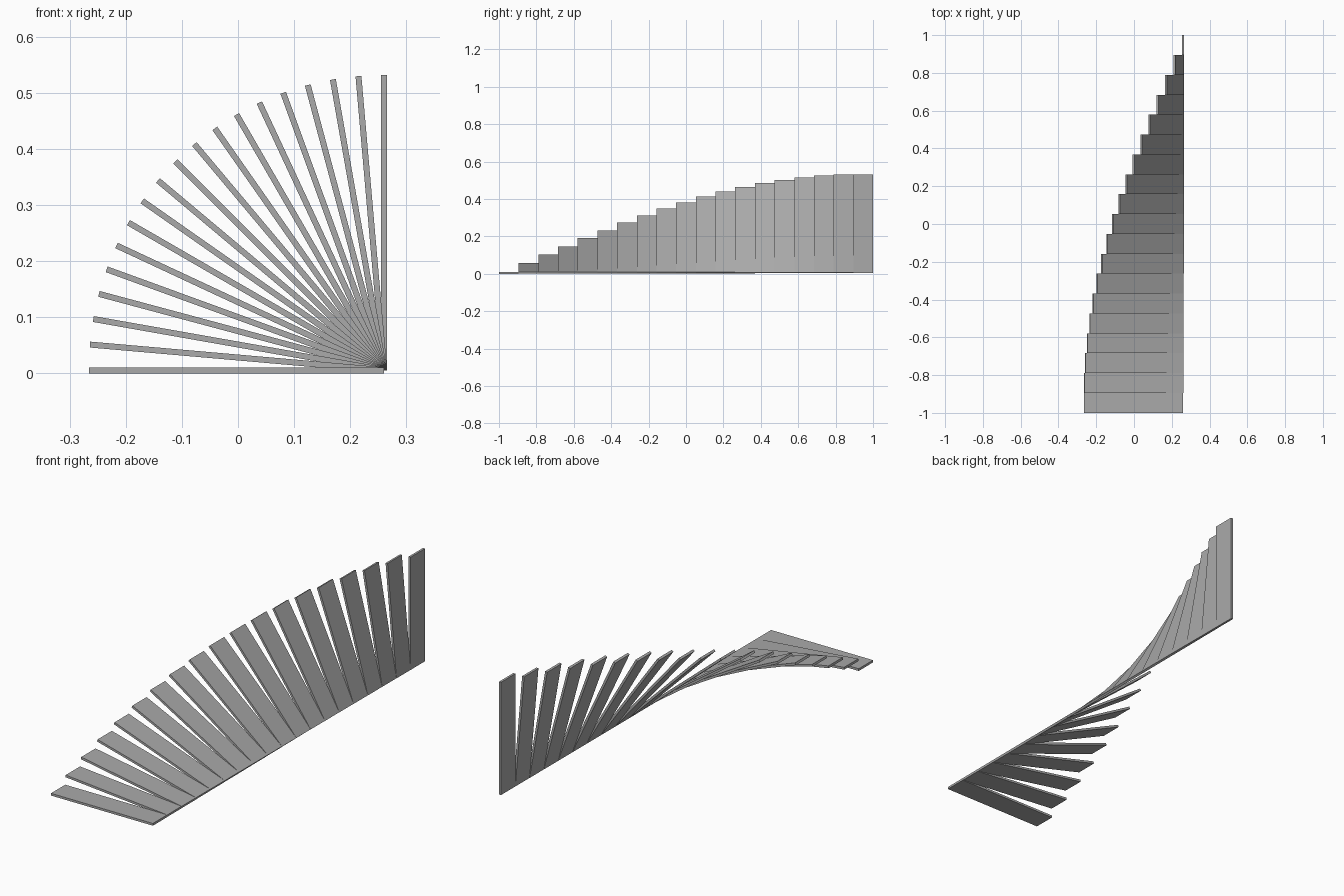
import bpy
import math
from mathutils import Matrix

cube = bpy.data.objects.get("Cube")
if cube:
    bpy.data.objects.remove(cube, do_unlink=True)

COUNT = 19
WIDTH = 2 / COUNT          # one slat along y
LENGTH = 5 * WIDTH
THICK = WIDTH / 10
PIVOT_X = (LENGTH - THICK / 2) / 2 + THICK / 4
PIVOT_X = (LENGTH + THICK / 2) / 2 - THICK / 2

grey = bpy.data.materials.new("plain grey")
grey.use_nodes = True
colour = (0.4, 0.4, 0.4, 1)
grey.diffuse_color = colour
grey.node_tree.nodes["Principled BSDF"].inputs["Base Color"].default_value = colour


def add_slat(index):
    """A thin board hinged at its right end, tilted further with each step."""
    bpy.ops.mesh.primitive_cube_add(size=1)
    slat = bpy.context.object
    slat.name = f"slat_{index + 1:02d}"
    slat.data.materials.append(grey)
    board = Matrix.Translation((-LENGTH / 2, 0, 0)) @ Matrix.Diagonal((LENGTH, WIDTH, THICK, 1))
    slat.data.transform(board)
    slat.location = (PIVOT_X, -1 + WIDTH * (index + 0.5), THICK / 2)
    slat.rotation_euler.y = math.radians(90) * index / (COUNT - 1)


# Fan of slats from lying flat to standing upright
for i in range(COUNT):
    add_slat(i)
